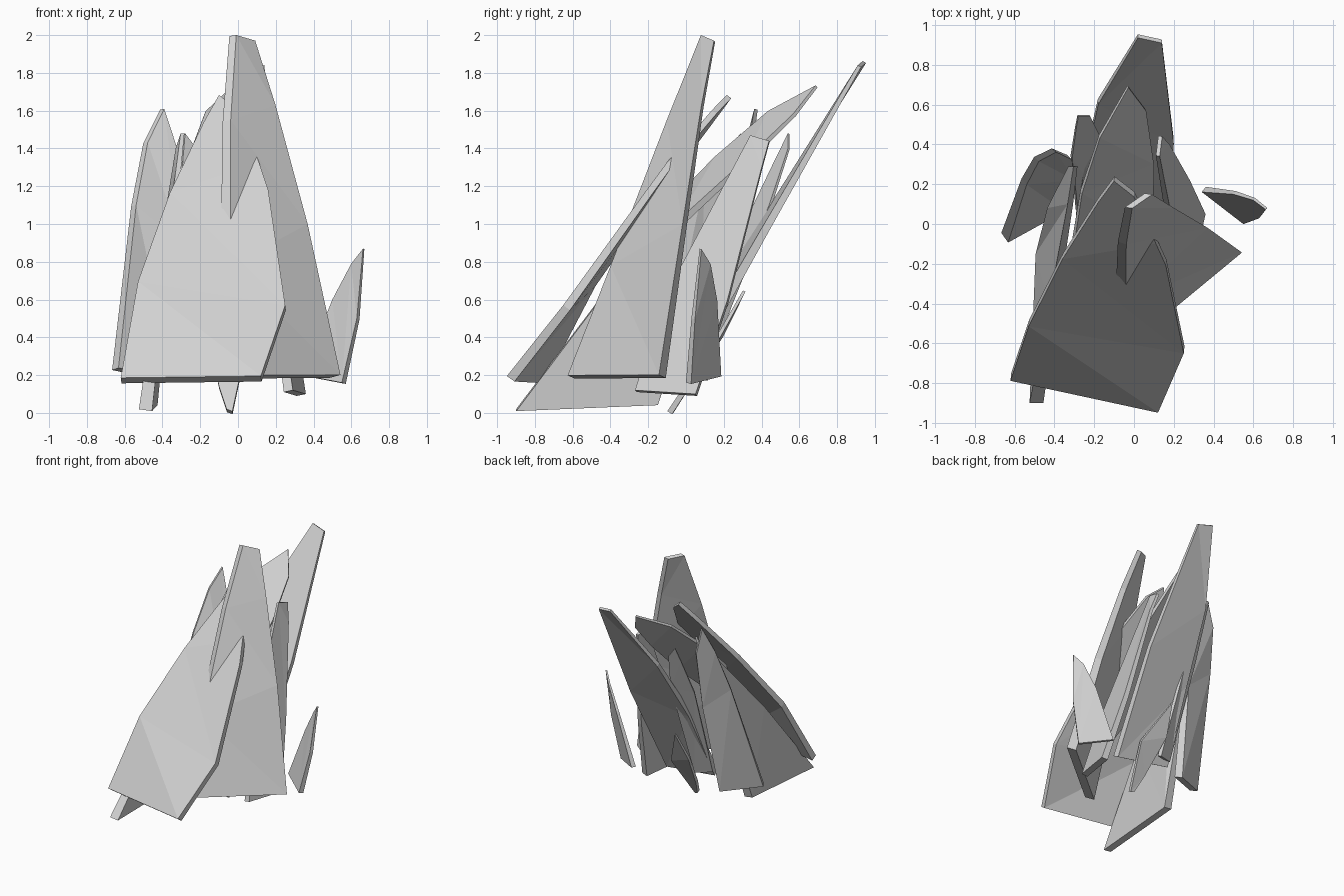
import bpy
import bmesh
from mathutils import Vector

default_cube = bpy.data.objects.get("Cube")
if default_cube:
    bpy.data.objects.remove(default_cube, do_unlink=True)

# One plain grey stone colour for every shard
stone = bpy.data.materials.new("pale_grey_stone")
stone.use_nodes = True
stone_colour = (0.64, 0.64, 0.64, 1.0)
stone.diffuse_color = stone_colour
stone.node_tree.nodes["Principled BSDF"].inputs["Base Color"].default_value = stone_colour


def newell_normal(points):
    """Average normal of a nearly flat outline."""
    normal = Vector()
    for index, point in enumerate(points):
        normal += point.cross(points[(index + 1) % len(points)])
    return normal.normalized()


def shard(name, outline, base, tip, backward, slide=(0, 0, 0)):
    """Slab from one outline, thickened backwards and thinning from base to tip."""
    points = [Vector(corner) for corner in outline]
    normal = newell_normal(points)
    if normal.dot(Vector(backward)) < 0:
        normal = -normal

    # Flatten the outline a little towards its mean plane
    centre = sum(points, Vector()) / len(points)
    points = [p - normal * (p - centre).dot(normal) * 0.2 for p in points]
    low = min(p.z for p in points)
    high = max(p.z for p in points)

    bm = bmesh.new()
    front = [bm.verts.new(p) for p in points]
    back = []
    for p in points:
        depth = base + (tip - base) * (p.z - low) / (high - low)
        back.append(bm.verts.new(p + normal * depth + Vector(slide)))
    bm.faces.new(front)
    bm.faces.new(list(reversed(back)))
    for index in range(len(points)):
        following = (index + 1) % len(points)
        bm.faces.new((front[index], back[index], back[following], front[following]))
    bmesh.ops.triangulate(bm, faces=[f for f in bm.faces if len(f.verts) > 4])
    bmesh.ops.recalc_face_normals(bm, faces=bm.faces)

    mesh = bpy.data.meshes.new(name)
    bm.to_mesh(mesh)
    bm.free()
    mesh.materials.append(stone)
    slab = bpy.data.objects.new(name, mesh)
    bpy.context.collection.objects.link(slab)
    return slab


# Common directions for the hidden side of a shard
LEFT, RIGHT = (-1, 0, 0), (1, 0, 0)
BACK, BELOW = (0, 1, 0), (0, 1, -1)

# Broad shard leaning back across the front
shard("front_broad_shard", [
    (-.62, -.78, .18), (.12, -.955, .2), (.25, -.65, .57), (.16, -.21, 1.18),
    (.11, -.1, 1.33), (.0, .14, 1.6), (-.1, .22, 1.68), (-.18, .11, 1.54),
    (-.36, -.18, 1.17), (-.53, -.52, .7),
], base=.05, tip=.03, backward=BELOW)

# Tallest shard, turned towards one side
shard("tall_centre_shard", [
    (-.04, -.63, .2), (.54, -.14, .2), (.37, -.02, 1), (.2, .08, 1.63),
    (.09, .15, 1.97), (-.01, .08, 2), (-.04, -.1, 1.55), (-.04, -.4, .78),
], base=.06, tip=.02, backward=BACK, slide=(-.025, -.01, 0))

# Long shard reaching furthest back
shard("rear_long_shard", [
    (.17, -.04, .22), (.2, .4, .98), (.14, .91, 1.84), (.02, .94, 1.86),
    (-.18, .6, 1.35), (-.25, .28, .85), (-.29, 0, .28),
], base=.06, tip=.02, backward=BELOW)

# Upright shard beneath the rear one
shard("rear_side_shard", [
    (.36, .05, .1), (.29, -.27, .12), (.22, -.12, .6), (.13, .34, 1.47),
    (.14, .44, 1.44), (.18, .4, 1.3), (.28, .22, .6),
], base=.05, tip=.02, backward=LEFT)

# Side shard with its long foot on the ground
shard("ground_side_shard", [
    (-.53, -.9, .02), (-.49, -.15, .05), (-.44, .08, .75), (-.33, .29, 1.4),
    (-.3, .29, 1.48), (-.33, .1, 1.25), (-.43, -.4, .68),
], base=.07, tip=.02, backward=RIGHT)

# Shard sheltered between the front and rear ones
shard("inner_leaning_shard", [
    (-.03, .69, 1.73), (.06, .57, 1.58), (.1, .3, 1.33), (.1, -.05, 1.02),
    (-.1, -.45, .62), (-.3, -.1, 1.1), (-.26, .15, 1.36), (-.17, .43, 1.6),
], base=.05, tip=.015, backward=BELOW)

# Narrow shard in the gap at the back
shard("rear_narrow_shard", [
    (-.28, .54, 1.48), (-.22, .54, 1.4), (-.17, .44, 1.1), (-.15, .1, .28),
    (-.28, .05, .3), (-.31, .33, 1.05), (-.29, .48, 1.36),
], base=.03, tip=.01, backward=BELOW)

# Outer shard on the far side
shard("outer_side_shard", [
    (-.63, -.1, .24), (-.54, .2, 1.1), (-.48, .32, 1.43), (-.39, .36, 1.61),
    (-.31, .32, 1.37), (-.3, .22, .9), (-.35, .07, .18),
], base=.055, tip=.02, backward=BACK, slide=(-.015, 0, 0))

# Small detached shard
shard("small_detached_shard", [
    (.55, 0, .16), (.63, .03, .5), (.66, .07, .87), (.6, .12, .79),
    (.5, .15, .6), (.34, .16, .2),
], base=.035, tip=.012, backward=BACK)

# Small splinter at the foot of the back
shard("small_rear_splinter", [
    (-.06, -.09, .02), (-.03, -.1, .01), (.04, .12, .33), (-.12, .3, .65),
    (-.16, .18, .41), (-.1, -.01, .14),
], base=.03, tip=.015, backward=BELOW)
